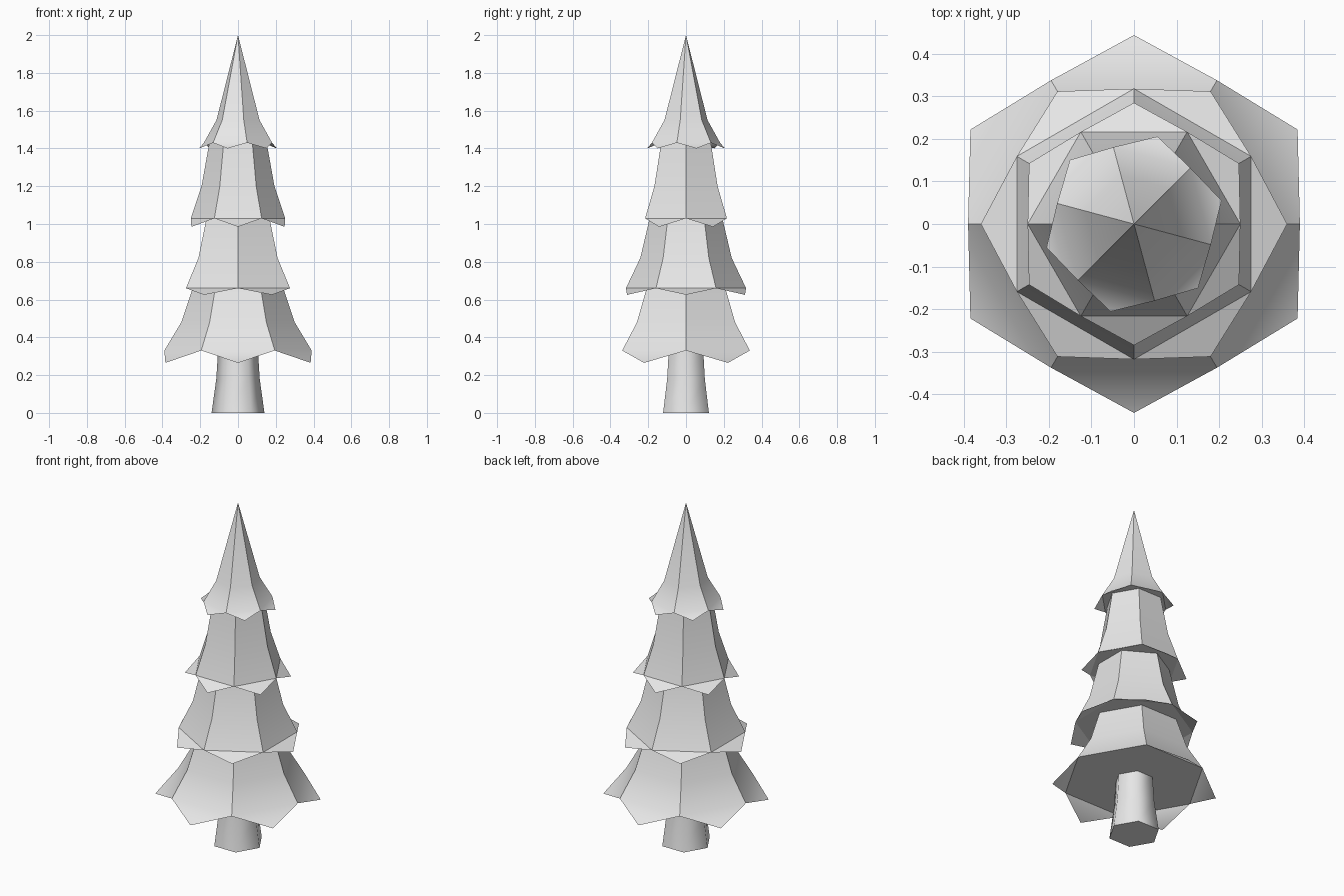
import bpy, bmesh
from math import radians, sin, cos

SIDES = 6

if "Cube" in bpy.data.objects:
    bpy.data.objects.remove(bpy.data.objects["Cube"], do_unlink=True)

# One pale grey for the whole tree
GREY = (0.8, 0.8, 0.8, 1.0)
grey = bpy.data.materials.new("pale_grey")
grey.use_nodes = True
grey.diffuse_color = GREY
grey.node_tree.nodes["Principled BSDF"].inputs["Base Color"].default_value = GREY


def ring(bm, radius, z, turn):
    """Six vertices around the z axis, or a single one for an apex."""
    if radius == 0:
        return [bm.verts.new((0, 0, z))] * SIDES
    angles = [radians(turn + i * 360 / SIDES) for i in range(SIDES)]
    return [bm.verts.new((radius * cos(a), radius * sin(a), z)) for a in angles]


def build(name, profile, turn, tip=None, smooth_angle=40):
    """Loft a six-sided shell up a (radius, z) profile, with a floor and optional leaf tips."""
    bm = bmesh.new()
    rings = [ring(bm, r, z, turn) for r, z in profile]
    for low, high in zip(rings, rings[1:]):
        for i in range(SIDES):
            j = (i + 1) % SIDES
            corners = [low[i], low[j], high[j], high[i]]
            bm.faces.new(list(dict.fromkeys(corners)))
    # Floor on its own vertices, so its rim stays crisp
    bm.faces.new(ring(bm, *profile[0], turn)[::-1])
    # Flared triangular flap hanging from each side
    if tip:
        points = ring(bm, *tip, turn + 180 / SIDES)
        for i in range(SIDES):
            bm.faces.new((rings[0][(i + 1) % SIDES], rings[0][i], points[i]))
    mesh = bpy.data.meshes.new(name)
    bm.to_mesh(mesh)
    bm.free()
    mesh.materials.append(grey)
    obj = bpy.data.objects.new(name, mesh)
    bpy.context.collection.objects.link(obj)
    bpy.ops.object.select_all(action="DESELECT")
    obj.select_set(True)
    bpy.context.view_layer.objects.active = obj
    bpy.ops.object.shade_smooth_by_angle(angle=radians(smooth_angle))
    return obj


# Trunk
build("trunk", [(0.14, 0), (0.115, 0.18), (0.105, 0.34)], 0, smooth_angle=65)

# Branch tiers, each turned against the one below
build("bottom_branches", [(0.39, 0.33), (0.30, 0.48), (0.237, 0.67)], 0, (0.444, 0.265))
build("lower_branches", [(0.318, 0.66), (0.242, 0.82), (0.19, 1.04)], 30, (0.36, 0.625))
build("upper_branches", [(0.25, 1.03), (0.193, 1.2), (0.15, 1.44)], 0, (0.285, 0.985))
build("treetop", [(0.187, 1.43), (0.118, 1.55), (0, 2)], 45, (0.213, 1.4))
